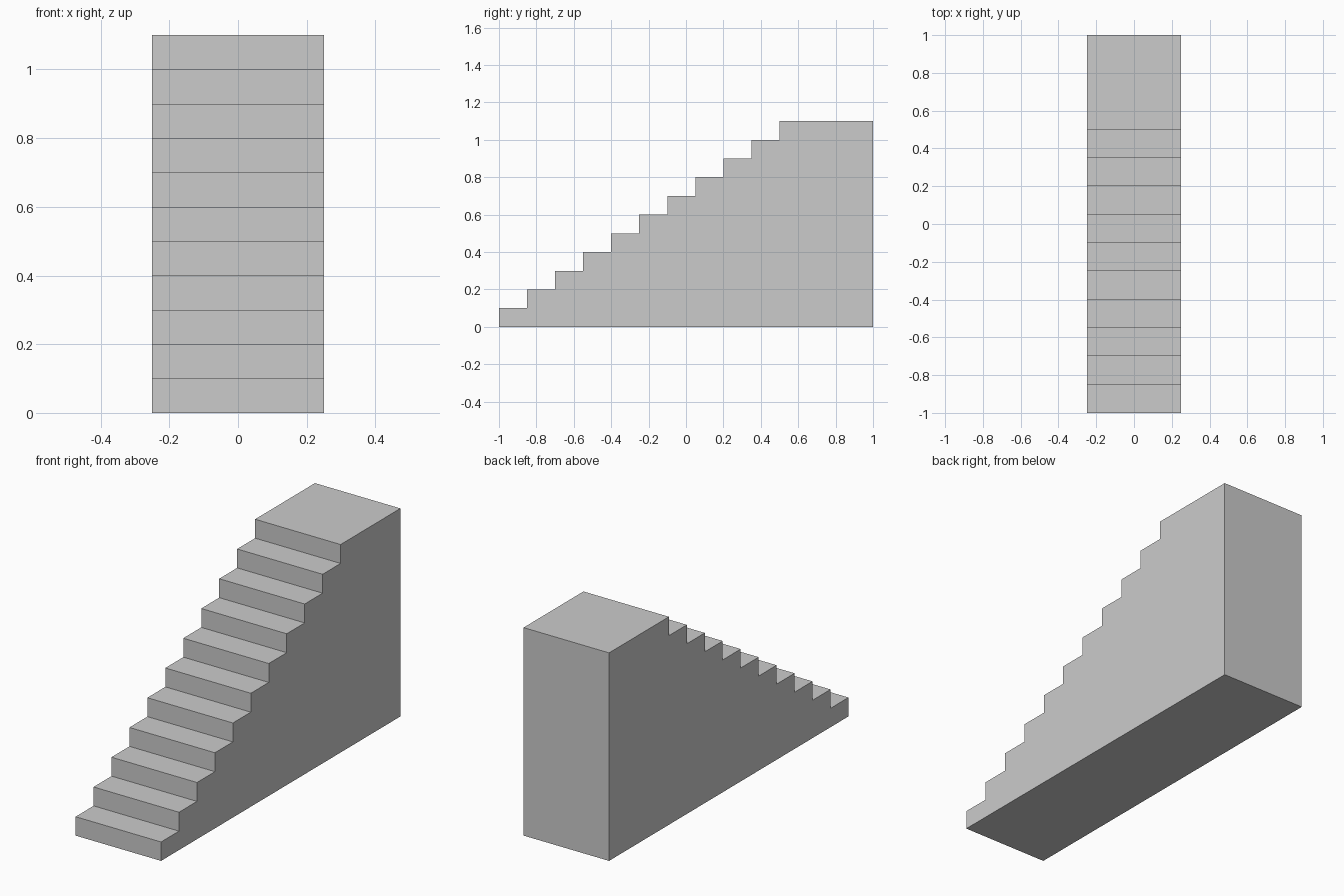
import bpy, bmesh

if "Cube" in bpy.data.objects:
    bpy.data.objects.remove(bpy.data.objects["Cube"])

HALF_WIDTH, RISE, TREAD, STEPS = 0.25, 0.1, 0.15, 10

# Side profile: stepped line up to the landing, then down the back
profile = []
for i in range(STEPS + 1):
    y = -1 + i * TREAD
    profile += [(y, i * RISE), (y, (i + 1) * RISE)]
profile += [(1, (STEPS + 1) * RISE), (1, 0)]

# Solid staircase extruded across its width
bm = bmesh.new()
side = bm.faces.new([bm.verts.new((-HALF_WIDTH, y, z)) for y, z in profile])
result = bmesh.ops.extrude_face_region(bm, geom=[side], use_keep_orig=True)
moved = [v for v in result["geom"] if isinstance(v, bmesh.types.BMVert)]
bmesh.ops.translate(bm, verts=moved, vec=(2 * HALF_WIDTH, 0, 0))
bmesh.ops.recalc_face_normals(bm, faces=bm.faces)

mesh = bpy.data.meshes.new("staircase")
bm.to_mesh(mesh)
bm.free()
bpy.context.collection.objects.link(bpy.data.objects.new("staircase", mesh))
